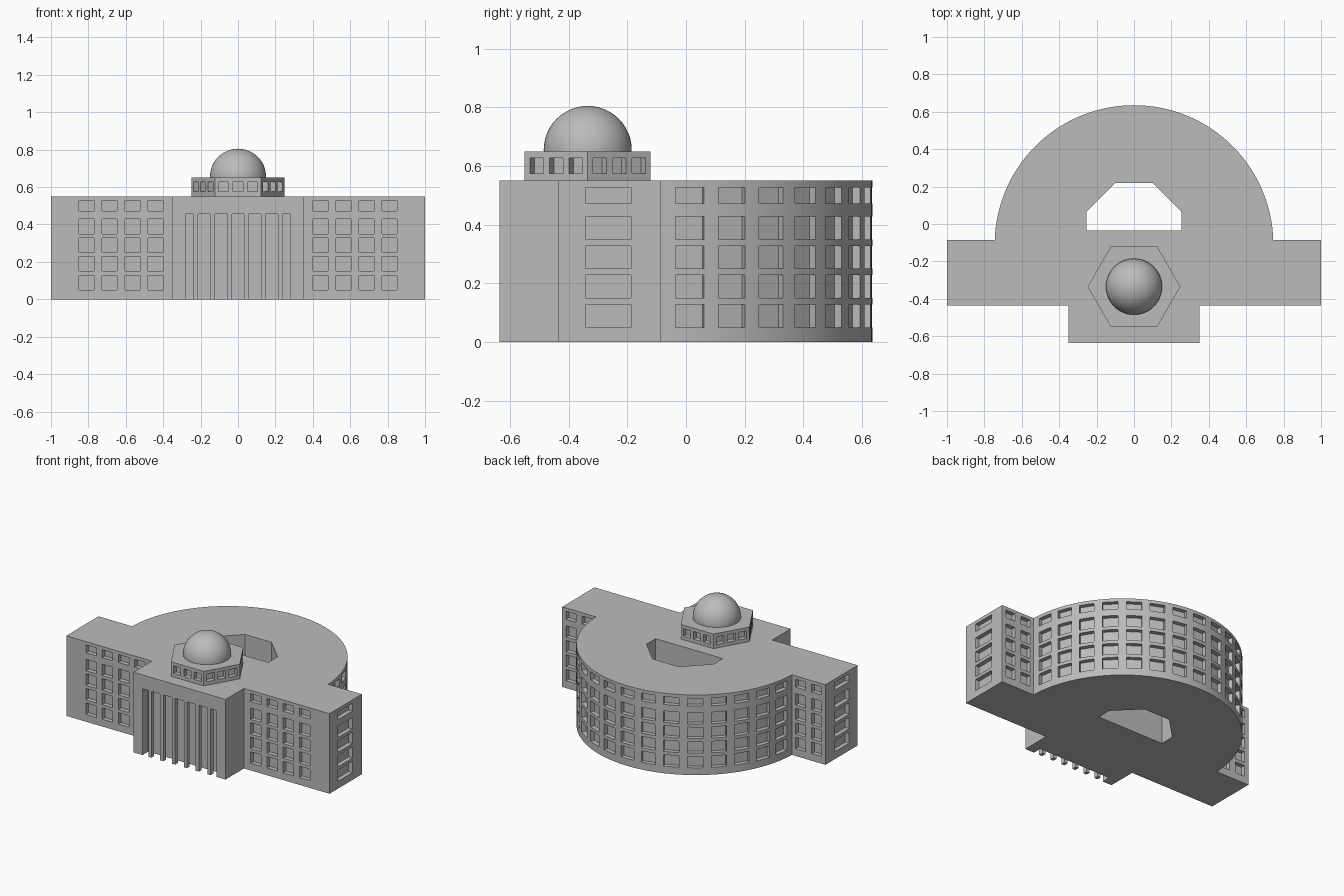
import bpy, bmesh
from math import sin, cos, radians, pi
from mathutils import Matrix, Vector

cube = bpy.data.objects.get("Cube")
if cube:
    bpy.data.objects.remove(cube, do_unlink=True)

stone = bpy.data.materials.new("grey_stone")
stone.use_nodes = True
GREY = (0.5, 0.5, 0.5, 1)
stone.diffuse_color = GREY
stone.node_tree.nodes["Principled BSDF"].inputs["Base Color"].default_value = GREY

ROOF, DECK = 0.55, 0.65
ARC_Y, ARC_R = -0.11, 0.745
DOME_Y, HEX_R = -0.335, 0.248
FRONT, WING_FRONT, WING_BACK = -0.635, -0.435, -0.085
DEPTH = 0.03


def finish(name, bm):
    bmesh.ops.recalc_face_normals(bm, faces=bm.faces)
    mesh = bpy.data.meshes.new(name)
    bm.to_mesh(mesh)
    bm.free()
    mesh.materials.append(stone)
    ob = bpy.data.objects.new(name, mesh)
    bpy.context.collection.objects.link(ob)
    return ob


def add_prism(bm, outline, z0, z1):
    face = bm.faces.new([bm.verts.new((x, y, z0)) for x, y in outline])
    top = bmesh.ops.extrude_face_region(bm, geom=[face])["geom"]
    verts = [v for v in top if isinstance(v, bmesh.types.BMVert)]
    bmesh.ops.translate(bm, verts=verts, vec=(0, 0, z1 - z0))


def add_box(bm, x0, x1, y0, y1, z0, z1):
    add_prism(bm, [(x0, y0), (x1, y0), (x1, y1), (x0, y1)], z0, z1)


def add_window(bm, x, y, z, angle, width, height):
    """Box straddling a wall at (x, y, z) whose outward normal has this angle."""
    mat = (Matrix.Translation((x, y, z)) @ Matrix.Rotation(angle, 4, "Z")
           @ Matrix.Diagonal((2 * DEPTH, width, height, 1)))
    bmesh.ops.create_cube(bm, size=1, matrix=mat)


def carve(ob, bm):
    cutter = finish("cutter", bm)
    cutter.hide_render = True
    mod = ob.modifiers.new("openings", "BOOLEAN")
    mod.operation, mod.solver, mod.object = "DIFFERENCE", "EXACT", cutter
    graph = bpy.context.evaluated_depsgraph_get()
    mesh = bpy.data.meshes.new_from_object(ob.evaluated_get(graph))
    ob.modifiers.clear()
    ob.data = mesh
    bpy.data.objects.remove(cutter, do_unlink=True)


def smooth(ob):
    bpy.ops.object.select_all(action="DESELECT")
    ob.select_set(True)
    bpy.context.view_layer.objects.active = ob
    bpy.ops.object.shade_smooth_by_angle(angle=radians(25))


# Main building: front block, wings and rounded rear in one outline
half = [(0.35, FRONT), (0.35, WING_FRONT), (1, WING_FRONT), (1, WING_BACK)]
arc = []
for i in range(97):
    a = radians(1.9 + (180 - 3.8) * i / 96)
    arc.append((ARC_R * cos(a), ARC_Y + ARC_R * sin(a)))
outline = half + arc + [(-x, y) for x, y in reversed(half)]
bm = bmesh.new()
add_prism(bm, outline, 0, ROOF)
building = finish("building", bm)

# Courtyard shaft and portico recess
bm = bmesh.new()
yard = [(0.255, -0.035), (0.255, 0.065), (0.1, 0.22)]
add_prism(bm, yard + [(-x, y) for x, y in reversed(yard)], -0.1, ROOF + 0.1)
add_box(bm, -0.28, 0.28, FRONT - 0.1, FRONT + 0.06, -0.1, 0.455)

# Window rows: four tall ones and a shorter top row
rows = [(0.089 + 0.1 * i, 0.078) for i in range(4)] + [(0.5, 0.054)]
for z, h in rows:
    for side in (-1, 1):
        for i in range(4):
            add_window(bm, side * (0.44 + 0.1237 * i), WING_FRONT, z, -pi / 2, 0.08, h)
        for x in (0.811, 0.933):
            add_window(bm, side * x, WING_BACK, z, pi / 2, 0.075, h)
        add_window(bm, side, -0.265, z, 0, 0.155, h)
    for i in range(15):
        a = radians(9.5 + 11.5 * i)
        add_window(bm, ARC_R * cos(a), ARC_Y + ARC_R * sin(a), z, a, 0.097, h)
carve(building, bm)
smooth(building)

# Portico pillars
bm = bmesh.new()
for i in range(6):
    x = 0.09 * (i - 2.5)
    add_box(bm, x - 0.012, x + 0.012, FRONT, FRONT + 0.03, 0, 0.455)
finish("portico_pillars", bm)

# Hexagonal drum with three windows per side
bm = bmesh.new()
corners = [(HEX_R * cos(k * pi / 3), DOME_Y + HEX_R * sin(k * pi / 3)) for k in range(6)]
add_prism(bm, corners, ROOF, DECK)
drum = finish("hexagonal_drum", bm)
bm = bmesh.new()
for k in range(6):
    a = (k + 0.5) * pi / 3
    normal, along = Vector((cos(a), sin(a))), Vector((-sin(a), cos(a)))
    for i in (-1, 0, 1):
        p = normal * HEX_R * cos(pi / 6) + along * 0.077 * i
        add_window(bm, p.x, p.y + DOME_Y, 0.601, a, 0.053, 0.052)
carve(drum, bm)

# Dome
bm = bmesh.new()
bmesh.ops.create_uvsphere(bm, u_segments=48, v_segments=24, radius=0.15,
                          matrix=Matrix.Translation((0, DOME_Y, 0.655)))
bmesh.ops.bisect_plane(bm, geom=bm.verts[:] + bm.edges[:] + bm.faces[:],
                       plane_co=(0, 0, DECK), plane_no=(0, 0, 1), clear_inner=True)
smooth(finish("dome", bm))
